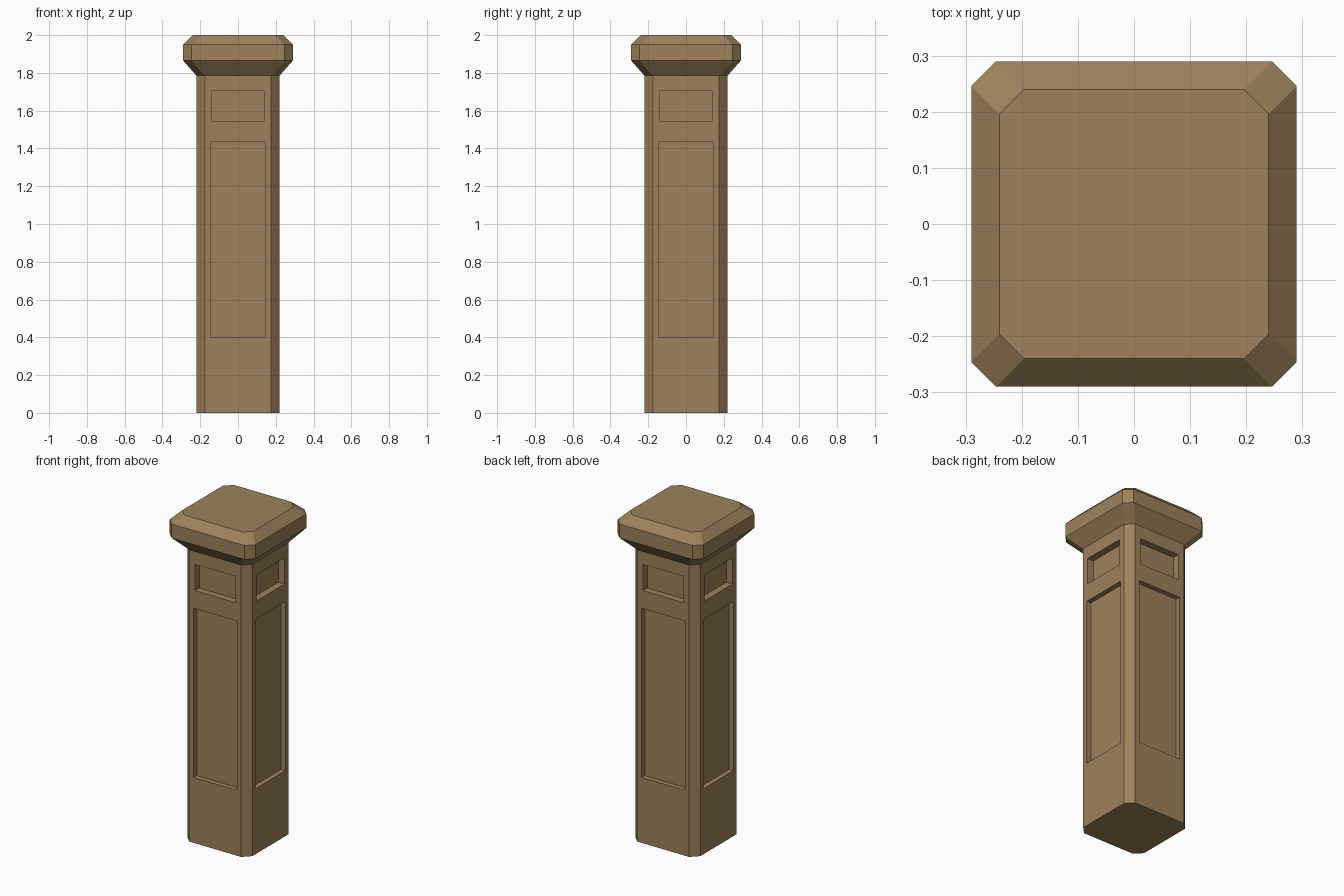
import bpy, bmesh
from mathutils import Matrix
from math import pi

if "Cube" in bpy.data.objects:
    bpy.data.objects.remove(bpy.data.objects["Cube"])

stone = bpy.data.materials.new("tan stone")
stone.diffuse_color = (0.342, 0.223, 0.107, 1)
stone.use_nodes = True
stone.node_tree.nodes["Principled BSDF"].inputs["Base Color"].default_value = stone.diffuse_color


def obj_from(bm, name):
    bmesh.ops.recalc_face_normals(bm, faces=bm.faces)
    me = bpy.data.meshes.new(name)
    bm.to_mesh(me)
    bm.free()
    ob = bpy.data.objects.new(name, me)
    bpy.context.collection.objects.link(ob)
    me.materials.append(stone)
    return ob


# Post and flared cap: chamfered square rings (half width, height) joined upward
rings = [(0.22, 0), (0.22, 1.785), (0.29, 1.865), (0.29, 1.95), (0.24, 2.0)]
C = 0.044
bm = bmesh.new()
loops = []
for h, z in rings:
    k = h - C
    pts = [(k, -h), (h, -k), (h, k), (k, h), (-k, h), (-h, k), (-h, -k), (-k, -h)]
    loops.append([bm.verts.new((x, y, z)) for x, y in pts])
for a, b in zip(loops, loops[1:]):
    for i in range(8):
        j = (i + 1) % 8
        bm.faces.new((a[i], a[j], b[j], b[i]))
bm.faces.new(loops[0])
bm.faces.new(loops[-1])
pillar = obj_from(bm, "pillar")

# Recessed panels on all four sides: (half width, bottom, top, depth)
bm = bmesh.new()
for hw, z0, z1, d in [(0.146, 0.40, 1.435, 0.03), (0.137, 1.545, 1.705, 0.042)]:
    for q in range(4):
        size = Matrix.Diagonal((2 * hw, 2 * d, z1 - z0, 1))
        place = Matrix.Translation((0, -0.22, (z0 + z1) / 2))
        bmesh.ops.create_cube(bm, size=1, matrix=Matrix.Rotation(q * pi / 2, 4, 'Z') @ place @ size)
cutter = obj_from(bm, "panel_cutter")
cutter.hide_render = True

mod = pillar.modifiers.new("panels", 'BOOLEAN')
mod.operation = 'DIFFERENCE'
mod.solver = 'EXACT'
mod.object = cutter
bpy.context.view_layer.objects.active = pillar
pillar.select_set(True)
bpy.ops.object.modifier_apply(modifier=mod.name)
bpy.data.objects.remove(cutter)
